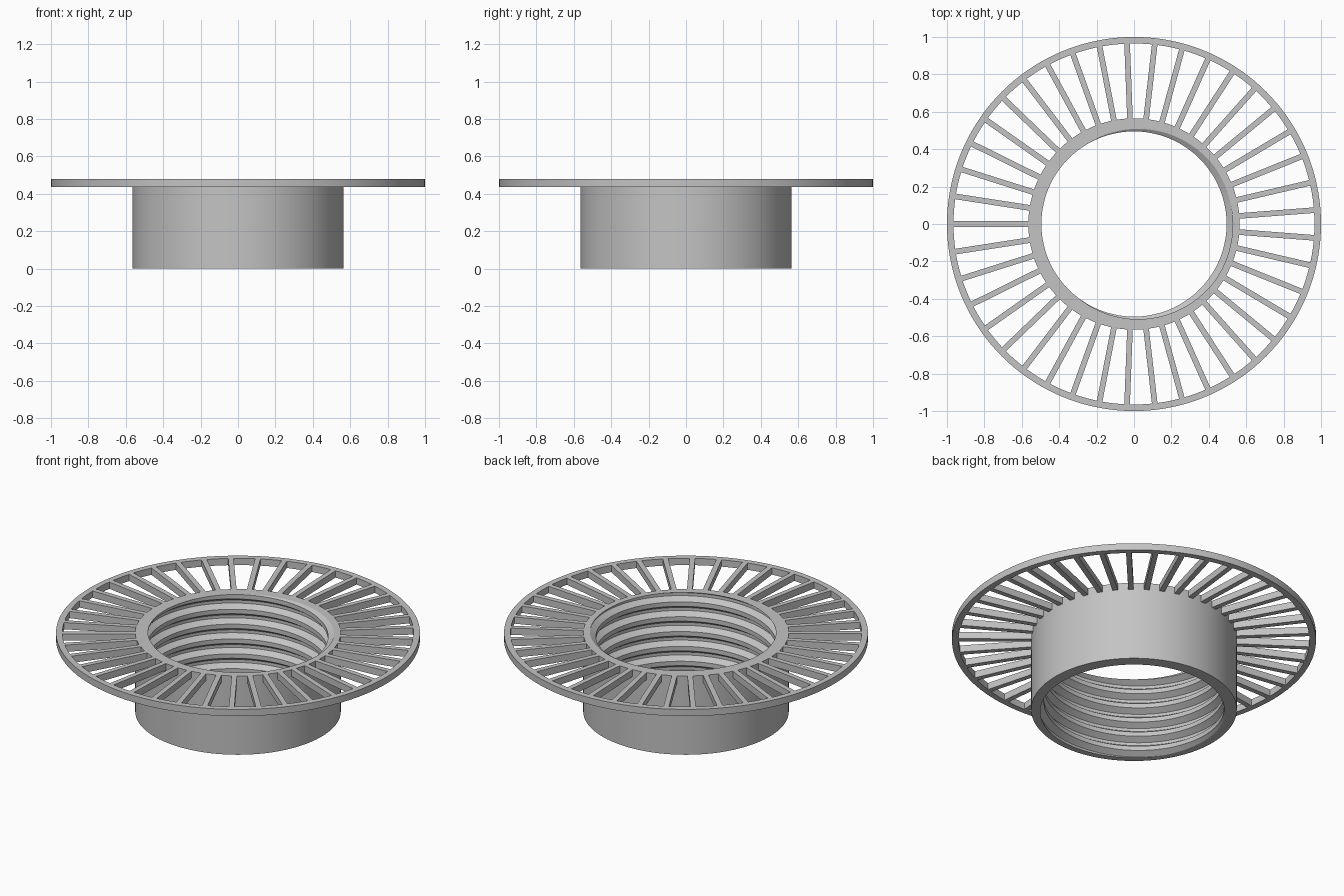
import bpy, bmesh, math

if "Cube" in bpy.data.objects:
    bpy.data.objects.remove(bpy.data.objects["Cube"])

H = 0.478            # total height
FLANGE_Z = 0.437     # underside of the flange
R_COLLAR = 0.565     # outer radius of the collar
R_CREST, R_ROOT = 0.495, 0.528
PITCH = 0.09
N = 144
SPOKES = 41

grey = bpy.data.materials.new("light_grey")
grey.diffuse_color = (0.55, 0.55, 0.55, 1)
grey.use_nodes = True
grey.node_tree.nodes["Principled BSDF"].inputs["Base Color"].default_value = grey.diffuse_color


def finish(bm, name):
    bmesh.ops.remove_doubles(bm, verts=bm.verts, dist=1e-5)
    bmesh.ops.recalc_face_normals(bm, faces=bm.faces)
    mesh = bpy.data.meshes.new(name)
    bm.to_mesh(mesh)
    bm.free()
    mesh.materials.append(grey)
    obj = bpy.data.objects.new(name, mesh)
    bpy.context.collection.objects.link(obj)
    bpy.ops.object.select_all(action='DESELECT')
    obj.select_set(True)
    bpy.context.view_layer.objects.active = obj
    bpy.ops.object.shade_smooth_by_angle(angle=math.radians(25))
    return obj


def loft(bm, columns):
    """Skin closed cross-sections placed around the axis."""
    cols = [[bm.verts.new(p) for p in c] for c in columns]
    for a, b in zip(cols, cols[1:]):
        for i in range(len(a)):
            k = (i + 1) % len(a)
            bm.faces.new((a[i], a[k], b[k], b[i]))


def polar(r, t, z):
    return (r * math.cos(t), r * math.sin(t), z)


# Threaded collar: outer wall plus a right-hand internal helix, cut flat at both ends
KNOTS = (-0.15, 0.15, 0.40, 0.60)


def thread_radius(z, t):
    u = ((z - H) / PITCH - (t - math.pi) / (2 * math.pi)) % 1.0
    u = min(u, 1 - u)
    f = min(max((u - 0.15) / 0.25, 0), 1)
    return R_CREST + (R_ROOT - R_CREST) * f


columns = []
for j in range(N + 1):
    t = 2 * math.pi * j / N
    section = [polar(R_COLLAR, t, H), polar(R_COLLAR, t, 0)]
    for turn in range(-8, 4):
        for k in KNOTS:
            z = H + PITCH * (turn + k + (t - math.pi) / (2 * math.pi))
            z = min(max(z, 0), H)
            section.append(polar(thread_radius(z, t), t, z))
    columns.append(section)
bm = bmesh.new()
loft(bm, columns)
finish(bm, "threaded_collar")

# Outer rim: thin flat ring
bm = bmesh.new()
loft(bm, [[polar(r, 2 * math.pi * j / N, z) for r, z in
           ((0.965, FLANGE_Z), (1.0, FLANGE_Z), (1.0, H), (0.965, H))]
          for j in range(N + 1)])
finish(bm, "outer_rim")

# Radial spokes joining collar and rim
bm = bmesh.new()
for i in range(SPOKES):
    a = math.pi + 2 * math.pi * i / SPOKES
    c, s = math.cos(a), math.sin(a)
    v = [bm.verts.new((x * c - y * s, x * s + y * c, z))
         for x in (0.562, 0.968) for y in (-0.015, 0.015) for z in (FLANGE_Z, H)]
    for f in ((0, 1, 3, 2), (4, 6, 7, 5), (0, 4, 5, 1),
              (2, 3, 7, 6), (0, 2, 6, 4), (1, 5, 7, 3)):
        bm.faces.new([v[q] for q in f])
finish(bm, "spokes")
